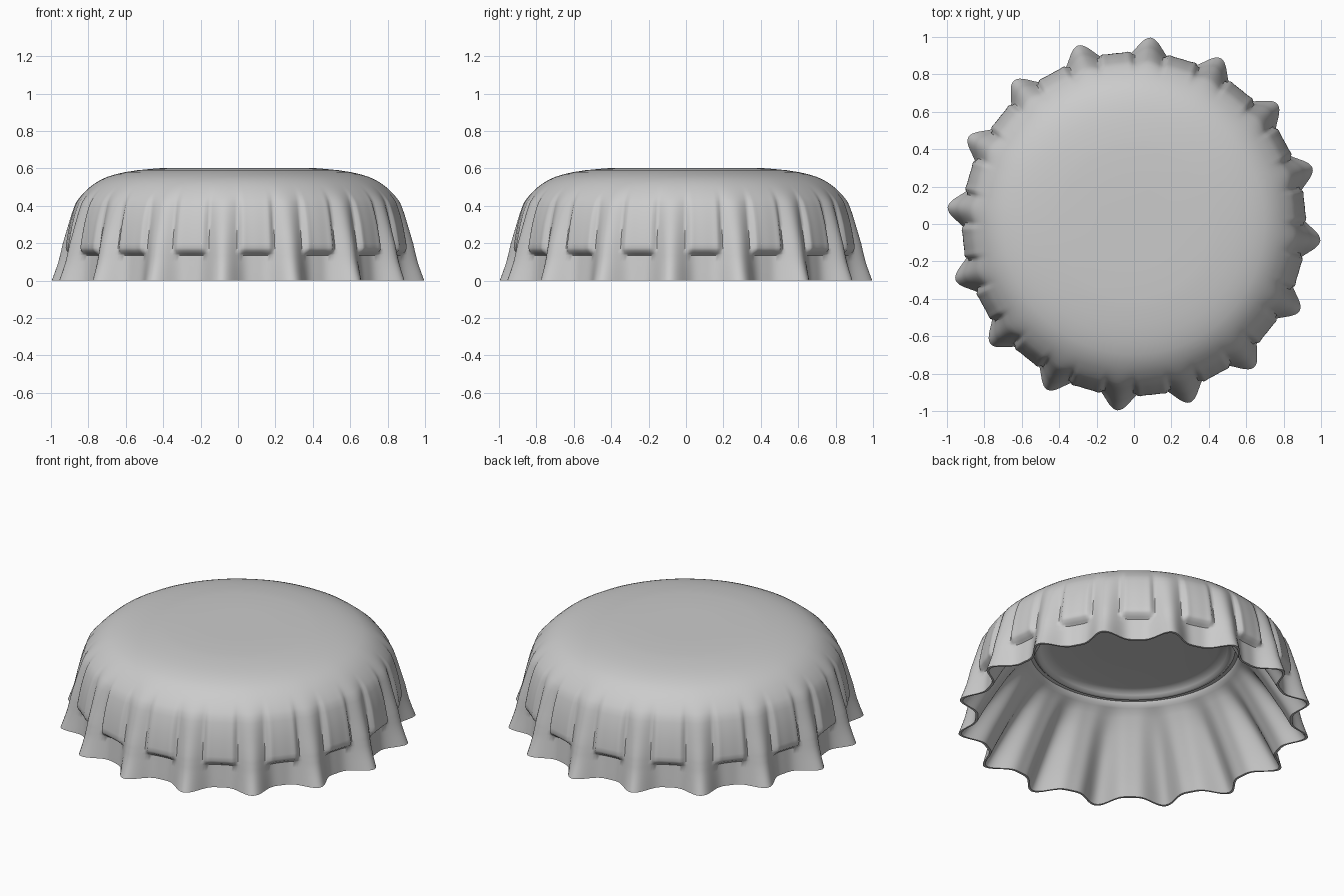
import bpy, bmesh, math

TEETH = 16
SEGS = TEETH * 28
PHASE = math.radians(-5.1)      # angle of the first tooth

# rows: height, radius in the valley, radius at the tooth, extra radius of the pad
OUTER = [
    (0.00, .890, 1.000, 0), (0.05, .886, .981, 0), (0.10, .881, .964, 0),
    (0.135, .878, .955, 0), (0.145, .877, .953, .015), (0.16, .876, .949, .036),
    (0.175, .874, .946, .044), (0.20, .872, .940, .044), (0.25, .866, .925, .042),
    (0.30, .860, .910, .039), (0.35, .853, .895, .033), (0.39, .847, .881, .026),
    (0.42, .842, .868, .019), (0.44, .835, .853, .012), (0.46, .825, .836, .006),
    (0.48, .810, .816, .002), (0.50, .790, .793, 0), (0.52, .765, .766, 0),
    (0.54, .731, .732, 0), (0.555, .697, .698, 0), (0.57, .648, .648, 0),
    (0.58, .602, .602, 0), (0.59, .538, .538, 0), (0.597, .465, .465, 0),
    (0.602, .400, .400, 0), (0.603, .2, .2, 0),
]
# inside: fluted cone, then the stepped sealing rings
INNER = [
    (0.00, .876, .984, 0), (0.05, .850, .948, 0), (0.10, .822, .910, 0),
    (0.20, .762, .832, 0), (0.30, .700, .748, 0), (0.38, .645, .665, 0),
    (0.42, .612, .615, 0), (0.43, .597, .597, 0), (0.45, .588, .588, 0),
    (0.452, .568, .568, 0), (0.440, .556, .556, 0), (0.440, .540, .540, 0),
    (0.455, .525, .525, 0), (0.470, .505, .505, 0), (0.475, .470, .470, 0),
    (0.475, .2, .2, 0),
]


def smoothstep(a, b, x):
    t = min(1, max(0, (x - a) / (b - a)))
    return t * t * (3 - 2 * t)


def radius(row, i):
    """Radius of a row at segment i: pointed tooth wave plus raised pad in the valley."""
    z, valley, tooth, pad = row
    wave = ((1 + math.cos(TEETH * 2 * math.pi * i / SEGS)) / 2) ** 1.9
    period = 360 / TEETH
    off_valley = abs((360 * i / SEGS) % period - period / 2)
    plateau = 1 - smoothstep(4.3, 6.6, off_valley)
    crown = 1 - 0.10 * (off_valley / 5) ** 2
    return valley + (tooth - valley) * wave + pad * plateau * crown


def build_cap():
    bm = bmesh.new()
    rings = []
    # one continuous skin from inner centre, round the rim, to the outer centre
    for row in list(reversed(INNER)) + OUTER:
        ring = []
        for i in range(SEGS):
            a = PHASE + 2 * math.pi * i / SEGS
            r = radius(row, i)
            ring.append(bm.verts.new((r * math.cos(a), r * math.sin(a), row[0])))
        rings.append(ring)
    for low, high in zip(rings, rings[1:]):
        for i in range(SEGS):
            j = (i + 1) % SEGS
            bm.faces.new((low[i], low[j], high[j], high[i]))
    bm.faces.new(rings[0])
    bm.faces.new(rings[-1])
    bmesh.ops.recalc_face_normals(bm, faces=bm.faces)
    mesh = bpy.data.meshes.new("crimped_cap")
    bm.to_mesh(mesh)
    bm.free()
    obj = bpy.data.objects.new("crimped_cap", mesh)
    bpy.context.collection.objects.link(obj)
    return obj


cap = build_cap()
bpy.context.view_layer.objects.active = cap
cap.select_set(True)
bpy.ops.object.shade_smooth_by_angle(angle=math.radians(50))
